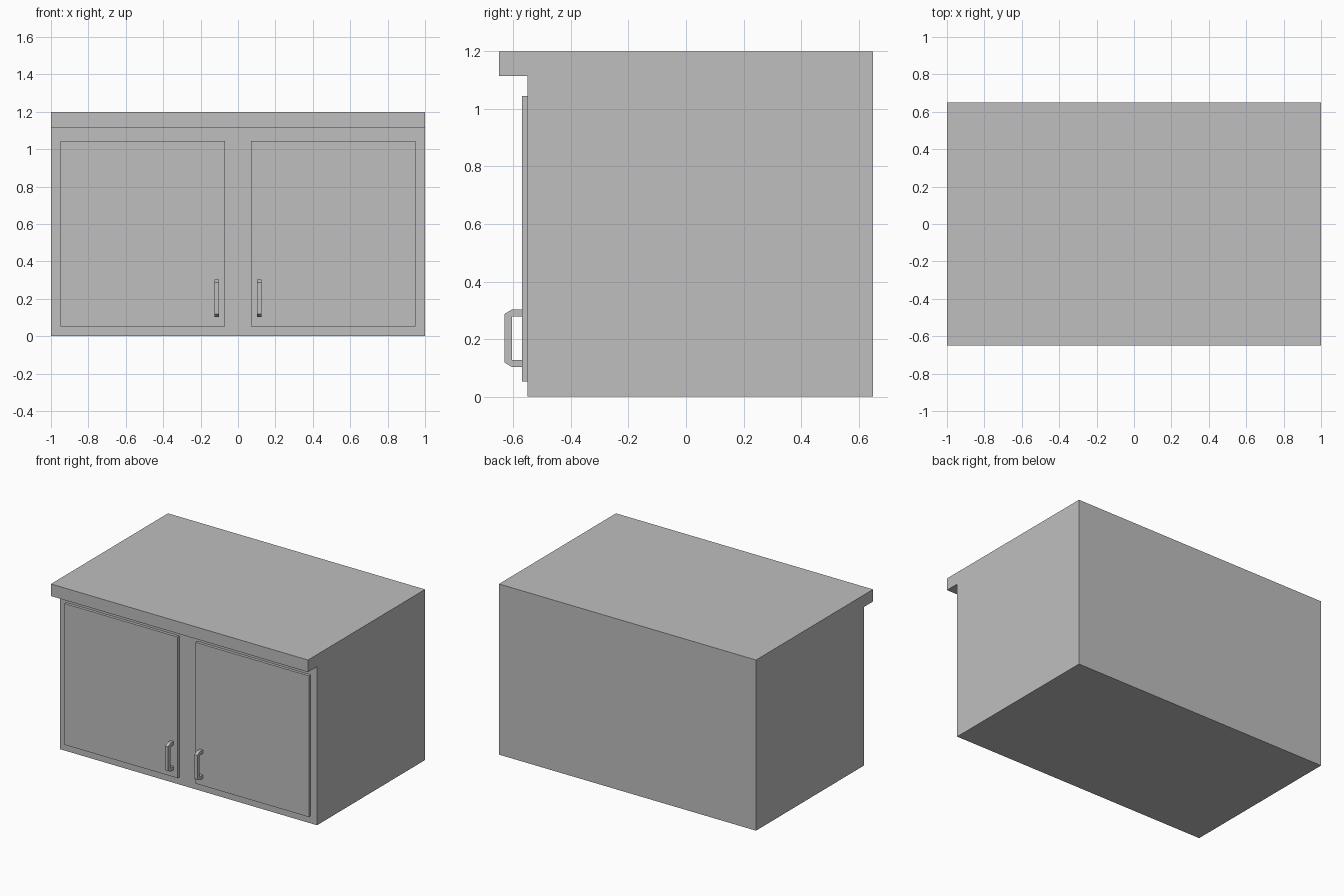
import bpy
import bmesh

default = bpy.data.objects.get("Cube")
if default:
    bpy.data.objects.remove(default, do_unlink=True)

# Single painted finish
GREY = (0.52, 0.52, 0.52, 1.0)
paint = bpy.data.materials.new("plain_grey")
paint.use_nodes = True
paint.diffuse_color = GREY
bsdf = next(n for n in paint.node_tree.nodes if n.type == 'BSDF_PRINCIPLED')
bsdf.inputs["Base Color"].default_value = GREY
bsdf.inputs["Roughness"].default_value = 0.6


def extrude_profile(name, profile, x0, x1):
    """Sweep a closed (y, z) outline along x from x0 to x1."""
    bm = bmesh.new()
    face = bm.faces.new([bm.verts.new((x0, y, z)) for y, z in profile])
    swept = bmesh.ops.extrude_face_region(bm, geom=[face], use_keep_orig=True)
    moved = [v for v in swept["geom"] if isinstance(v, bmesh.types.BMVert)]
    bmesh.ops.translate(bm, verts=moved, vec=(x1 - x0, 0, 0))
    bmesh.ops.recalc_face_normals(bm, faces=bm.faces)
    mesh = bpy.data.meshes.new(name)
    bm.to_mesh(mesh)
    bm.free()
    mesh.materials.append(paint)
    obj = bpy.data.objects.new(name, mesh)
    bpy.context.collection.objects.link(obj)
    return obj


def rect(y0, y1, z0, z1):
    return [(y0, z0), (y1, z0), (y1, z1), (y0, z1)]


BACK, FRONT, LIP = 0.65, -0.55, -0.65
DOOR_FACE = -0.57
HEIGHT, LIP_BOTTOM = 1.20, 1.115

# Cabinet body with the worktop overhanging at the front
extrude_profile("cabinet_body",
                [(FRONT, 0), (BACK, 0), (BACK, HEIGHT), (LIP, HEIGHT),
                 (LIP, LIP_BOTTOM), (FRONT, LIP_BOTTOM)], -1, 1)

# Pull handle outline: upright bar with two legs and chamfered outer corners
Z_LOW, Z_HIGH, BAR, GRIP = 0.103, 0.303, 0.025, -0.63
inner = GRIP + BAR
handle = [(DOOR_FACE, Z_LOW), (inner, Z_LOW), (GRIP, Z_LOW + 0.015),
          (GRIP, Z_HIGH - 0.015), (inner, Z_HIGH), (DOOR_FACE, Z_HIGH),
          (DOOR_FACE, Z_HIGH - BAR), (inner, Z_HIGH - BAR),
          (inner, Z_LOW + BAR), (DOOR_FACE, Z_LOW + BAR)]

# Paired doors and handles, mirrored about the centre
for side, s in (("left", 1), ("right", -1)):
    extrude_profile(side + "_door", rect(DOOR_FACE, FRONT, 0.052, 1.045),
                    s * 0.07, s * 0.95)
    extrude_profile(side + "_handle", handle, s * 0.102, s * 0.125)
